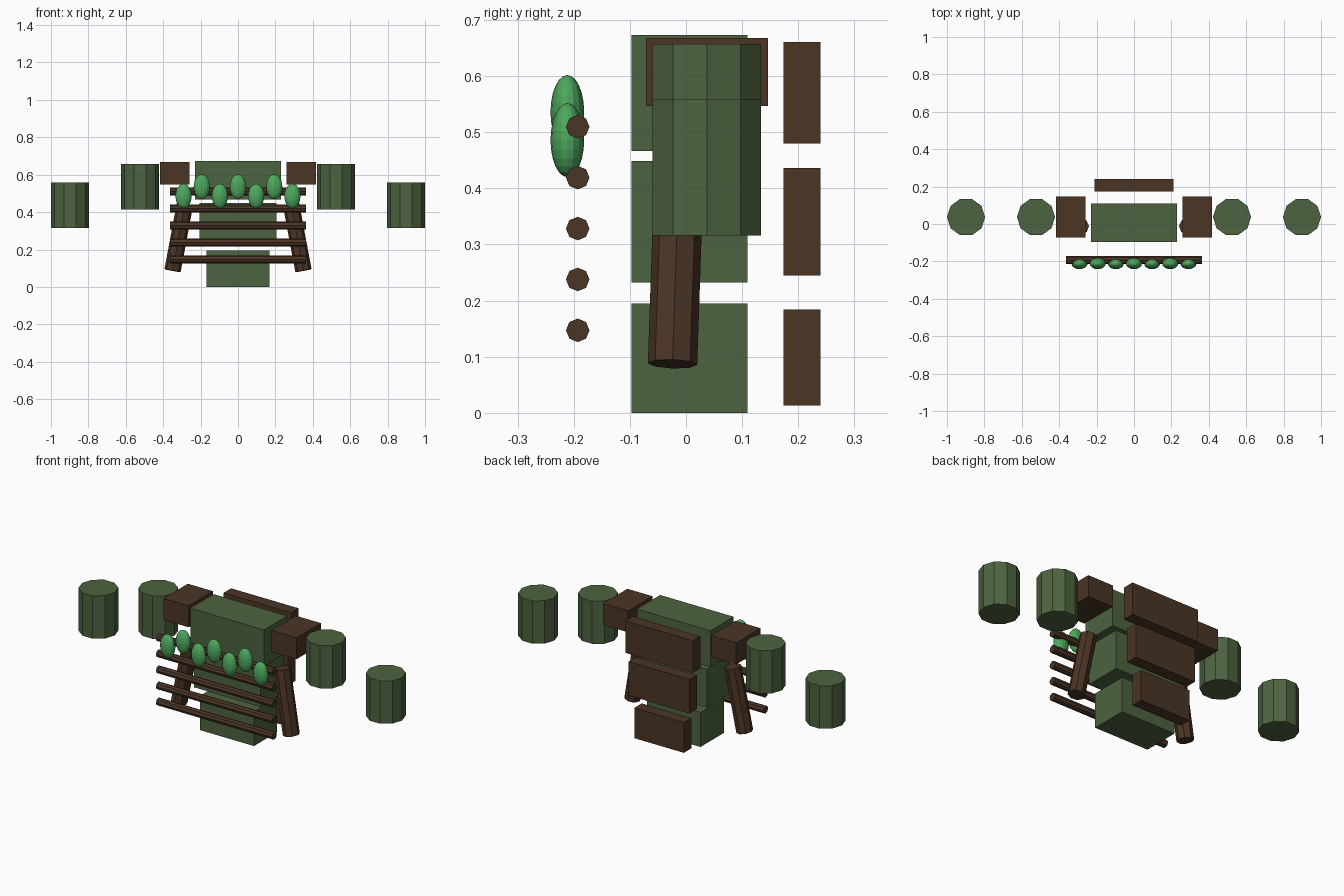
import bpy
import bmesh
from math import radians
from mathutils import Matrix, Vector

if "Cube" in bpy.data.objects:
    bpy.data.objects.remove(bpy.data.objects["Cube"], do_unlink=True)


def material(name, rgb):
    mat = bpy.data.materials.new(name)
    mat.use_nodes = True
    color = (*rgb, 1)
    mat.diffuse_color = color
    mat.node_tree.nodes["Principled BSDF"].inputs["Base Color"].default_value = color
    return mat


moss = material("moss green", (0.075, 0.125, 0.05))
bark = material("bark brown", (0.07, 0.035, 0.018))
leaf = material("leaf green", (0.075, 0.39, 0.11))


def finish(name, bm, mat):
    mesh = bpy.data.meshes.new(name)
    bm.to_mesh(mesh)
    bm.free()
    mesh.materials.append(mat)
    obj = bpy.data.objects.new(name, mesh)
    bpy.context.collection.objects.link(obj)
    return obj


def box(name, mat, xs, ys, zs):
    lo, hi = Vector((xs[0], ys[0], zs[0])), Vector((xs[1], ys[1], zs[1]))
    bm = bmesh.new()
    bmesh.ops.create_cube(bm, size=1, matrix=Matrix.Translation((lo + hi) / 2)
                          @ Matrix.Diagonal((*(hi - lo), 1)))
    return finish(name, bm, mat)


def rod(name, mat, start, end, radius, sides, spin=0):
    a, b = Vector(start), Vector(end)
    axis = b - a
    turn = Vector((0, 0, 1)).rotation_difference(axis).to_matrix().to_4x4()
    bm = bmesh.new()
    bmesh.ops.create_cone(bm, cap_ends=True, segments=sides, radius1=radius,
                          radius2=radius, depth=axis.length,
                          matrix=Matrix.Translation((a + b) / 2) @ turn
                          @ Matrix.Rotation(radians(spin), 4, "Z"))
    return finish(name, bm, mat)


# Stacked torso blocks with bark plates behind them
for part, half, zs, plate_half, plate_zs in (
        ("lower", 0.168, (0, 0.195), 0.155, (0.013, 0.184)),
        ("middle", 0.207, (0.232, 0.449), 0.19, (0.245, 0.436)),
        ("upper", 0.23, (0.467, 0.673), 0.211, (0.48, 0.661))):
    box(part + "_torso", moss, (-half, half), (-0.097, 0.11), zs)
    box(part + "_back_plate", bark, (-plate_half, plate_half), (0.174, 0.24), plate_zs)

# Shoulders, arms and splayed legs on both sides
for side, s in (("left", 1), ("right", -1)):
    box(side + "_shoulder", bark, sorted((s * 0.259, s * 0.416)),
        (-0.071, 0.146), (0.547, 0.668))
    for part, x, low in (("upper_arm", 0.524, 0.415), ("forearm", 0.898, 0.316)):
        rod(side + "_" + part, moss, (s * x, 0.037, low),
            (s * x, 0.037, low + 0.242), 0.102, 10, 90)
    rod(side + "_leg", bark, (s * 0.35, -0.024, 0.087),
        (s * 0.284, -0.012, 0.44), 0.044, 8)

# Front rails
for i in range(5):
    z = 0.147 + 0.0907 * i
    rod("front_rail_%d" % (i + 1), bark, (-0.363, -0.193, z), (0.363, -0.193, z), 0.021, 8)

# Row of leaf buds, alternately low and high
for i in range(7):
    center = (0.097 * (i - 3), -0.2115, 0.536 if i % 2 else 0.486)
    bm = bmesh.new()
    bmesh.ops.create_uvsphere(bm, u_segments=16, v_segments=12, radius=1,
                              matrix=Matrix.Translation(center)
                              @ Matrix.Diagonal((0.043, 0.03, 0.066, 1)))
    finish("leaf_bud_%d" % (i + 1), bm, leaf)
